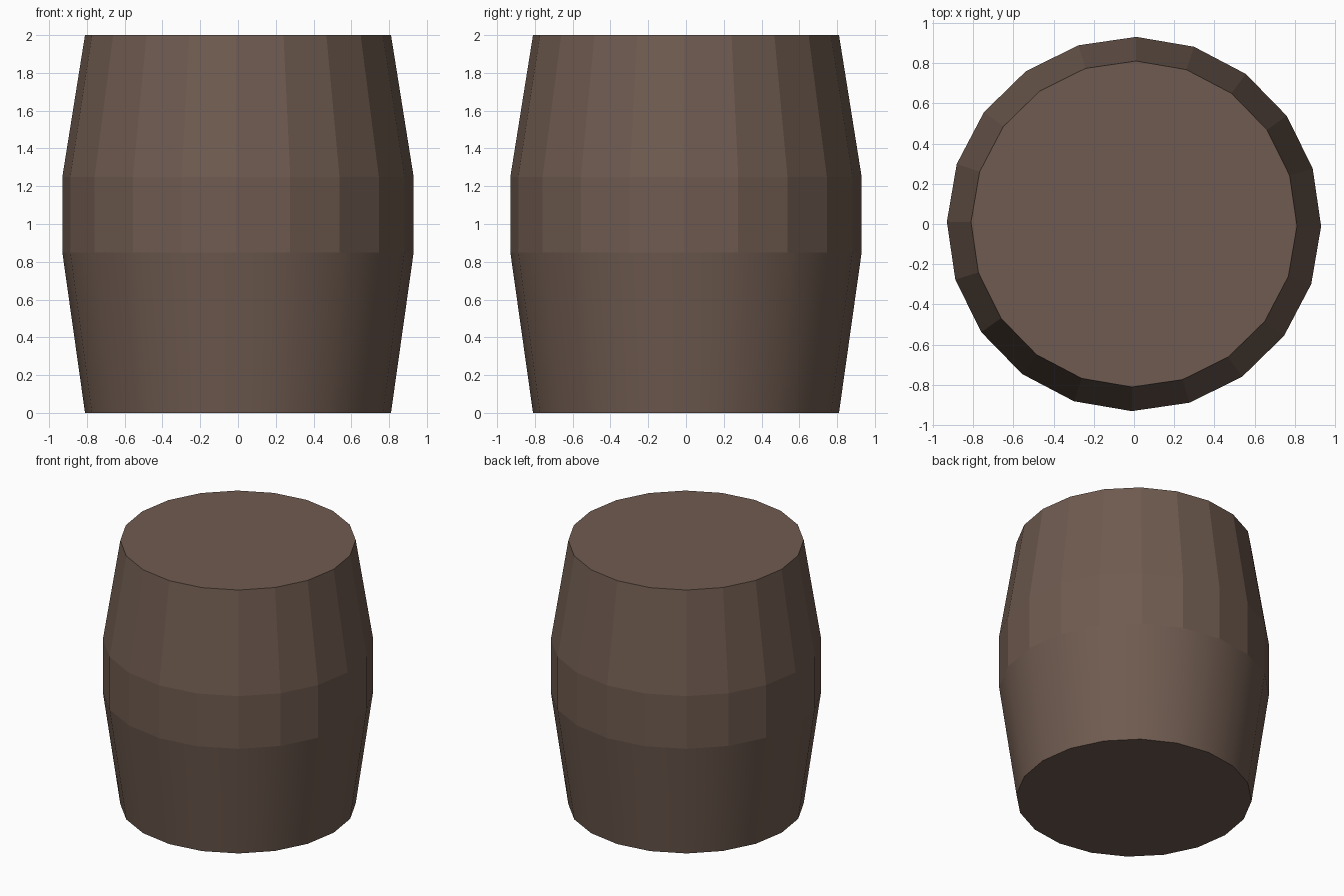
import bpy, bmesh, math

if "Cube" in bpy.data.objects:
    bpy.data.objects.remove(bpy.data.objects["Cube"])

SIDES = 20
TURN = math.radians(-0.7)
# barrel profile: radius, height
PROFILE = [(0.81, 0.0), (0.93, 0.85), (0.93, 1.25), (0.81, 2.0)]

wood = bpy.data.materials.new("brown_wood")
wood.diffuse_color = (0.16, 0.105, 0.08, 1)
wood.use_nodes = True
wood.node_tree.nodes["Principled BSDF"].inputs["Base Color"].default_value = wood.diffuse_color

# stacked rings
bm = bmesh.new()
rings = []
for r, z in PROFILE:
    angles = [TURN + 2 * math.pi * i / SIDES for i in range(SIDES)]
    rings.append([bm.verts.new((r * math.cos(a), r * math.sin(a), z)) for a in angles])

# side walls: the lower band is smooth, the upper two are faceted
for band, (lo, hi) in enumerate(zip(rings, rings[1:])):
    for i in range(SIDES):
        j = (i + 1) % SIDES
        face = bm.faces.new((lo[i], lo[j], hi[j], hi[i]))
        face.smooth = band == 0

# flat lid and base
bm.faces.new(rings[-1])
bm.faces.new(rings[0][::-1])

# crisp rims where the smooth band ends
for ring in rings[:2]:
    for i in range(SIDES):
        bm.edges.get((ring[i], ring[(i + 1) % SIDES])).smooth = False

mesh = bpy.data.meshes.new("barrel")
bm.to_mesh(mesh)
bm.free()
mesh.materials.append(wood)
barrel = bpy.data.objects.new("barrel", mesh)
bpy.context.collection.objects.link(barrel)
